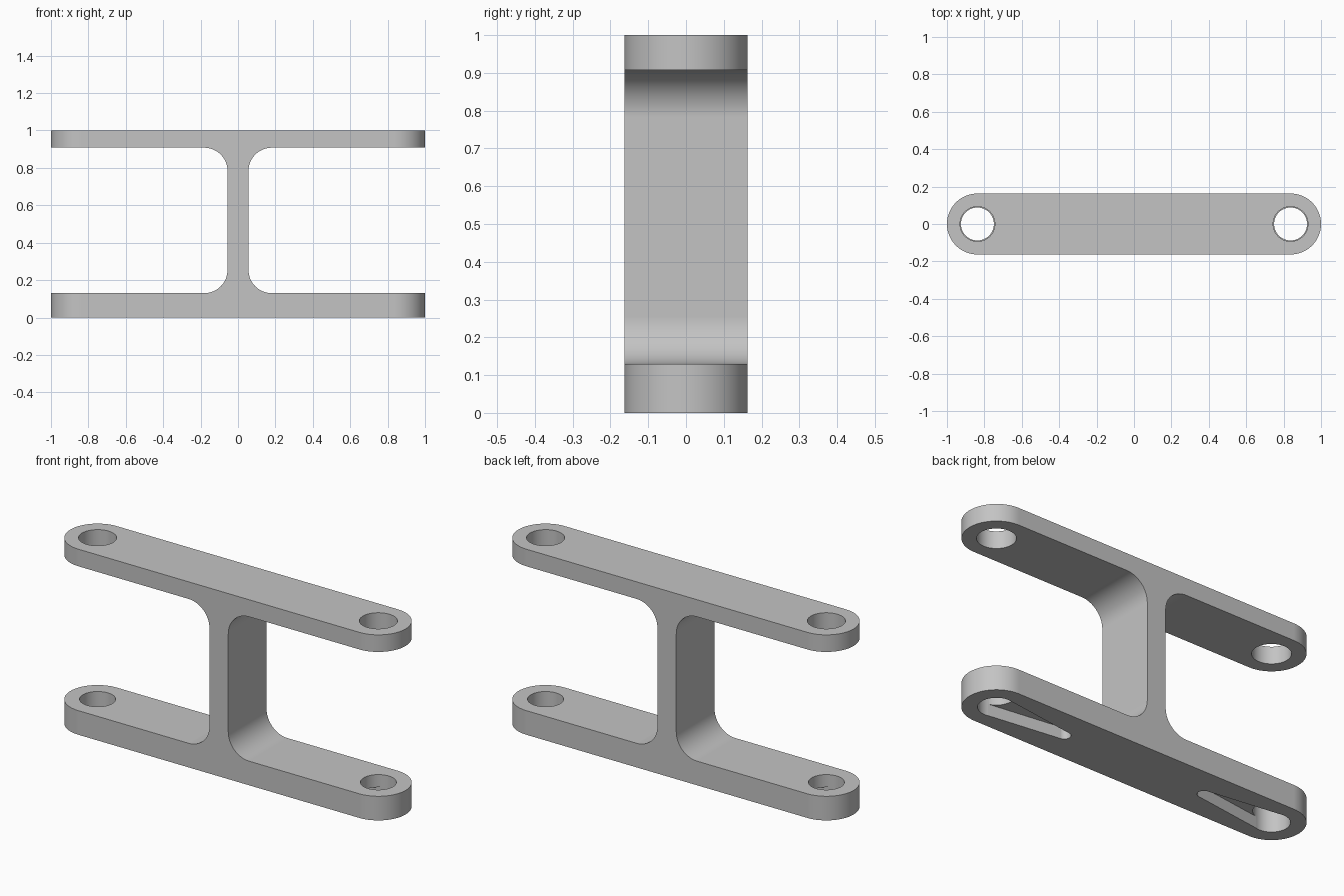
import bpy, bmesh
from math import cos, sin, acos, pi, radians

HALF_WIDTH = 0.163        # half depth of the arms, also their end radius
HOLE_X = 0.837            # hole centre distance
LOWER_TOP, UPPER_BOTTOM = 0.13, 0.908
WEB, FILLET = 0.056, 0.125
UPPER_R, LOWER_R = 0.093, 0.088
TIP_X, TIP_R, POCKET_DEPTH = 0.425, 0.032, 0.062

cube = bpy.data.objects.get("Cube")
if cube:
    bpy.data.objects.remove(cube, do_unlink=True)

grey = bpy.data.materials.new("plain grey")
grey.use_nodes = True
grey.diffuse_color = (0.55, 0.55, 0.55, 1)
grey.node_tree.nodes["Principled BSDF"].inputs["Base Color"].default_value = grey.diffuse_color


def arc(cx, cy, r, start, end, steps):
    angles = [start + (end - start) * i / steps for i in range(steps + 1)]
    return [(cx + r * cos(a), cy + r * sin(a)) for a in angles]


def prism(name, outline, low, high, along_y=False):
    """Extrude a closed outline along z, or along y for an x-z outline."""
    def place(a, b, t):
        return (a, t, b) if along_y else (a, b, t)
    bm = bmesh.new()
    bottom = [bm.verts.new(place(a, b, low)) for a, b in outline]
    top = [bm.verts.new(place(a, b, high)) for a, b in outline]
    bm.faces.new(bottom)
    bm.faces.new(top)
    for i in range(len(outline)):
        j = (i + 1) % len(outline)
        bm.faces.new((bottom[i], bottom[j], top[j], top[i]))
    bmesh.ops.recalc_face_normals(bm, faces=bm.faces)
    mesh = bpy.data.meshes.new(name)
    bm.to_mesh(mesh)
    bm.free()
    mesh.materials.append(grey)
    obj = bpy.data.objects.new(name, mesh)
    bpy.context.collection.objects.link(obj)
    return obj


def apply_boolean(target, cutter, operation):
    cutter.hide_render = True
    mod = target.modifiers.new(cutter.name, "BOOLEAN")
    mod.operation = operation
    mod.solver = "EXACT"
    mod.object = cutter
    bpy.context.view_layer.objects.active = target
    bpy.ops.object.modifier_apply(modifier=mod.name)
    bpy.data.objects.remove(cutter, do_unlink=True)


# Two arms joined by a filleted web
reach = 1.1
right = [(reach, 0), (reach, LOWER_TOP)]
right += arc(WEB + FILLET, LOWER_TOP + FILLET, FILLET, 1.5 * pi, pi, 16)
right += arc(WEB + FILLET, UPPER_BOTTOM - FILLET, FILLET, pi, pi / 2, 16)
right += [(reach, UPPER_BOTTOM), (reach, 1)]
left = [(-x, z) for x, z in reversed(right)]
bracket = prism("double_arm_bracket", right + left, -0.3, 0.3, along_y=True)

# Rounded arm ends
end_x = 1 - HALF_WIDTH
stadium = (arc(end_x, 0, HALF_WIDTH, -pi / 2, pi / 2, 32)
           + arc(-end_x, 0, HALF_WIDTH, pi / 2, 1.5 * pi, 32))
apply_boolean(bracket, prism("rounded_outline", stadium, -0.2, 1.2), "INTERSECT")

for side in (-1, 1):
    # Through holes in both arms
    for radius, low, high in ((LOWER_R, -0.1, 0.5), (UPPER_R, 0.6, 1.1)):
        circle = arc(side * HOLE_X, 0, radius, 0, 2 * pi, 64)[:-1]
        apply_boolean(bracket, prism("hole_cutter", circle, low, high), "DIFFERENCE")
    # Tapered pocket under the lower arm, running inward from the hole
    wide = LOWER_R * 0.99
    tangent = acos((wide - TIP_R) / (HOLE_X - TIP_X))
    outline = [(wide * cos(tangent), -wide * sin(tangent))]
    outline += arc(HOLE_X - TIP_X, 0, TIP_R, -tangent, tangent, 16)
    outline += [(wide * cos(tangent), wide * sin(tangent))]
    pocket = [(side * (HOLE_X - x), y) for x, y in outline]
    apply_boolean(bracket, prism("pocket_cutter", pocket, -0.1, POCKET_DEPTH), "DIFFERENCE")

# Smooth curves, crisp edges, even flats
bpy.ops.object.select_all(action="DESELECT")
bracket.select_set(True)
bpy.context.view_layer.objects.active = bracket
bpy.ops.object.shade_smooth_by_angle(angle=radians(30))
normals = bracket.modifiers.new("even_flats", "WEIGHTED_NORMAL")
normals.keep_sharp = True
normals.weight = 100
